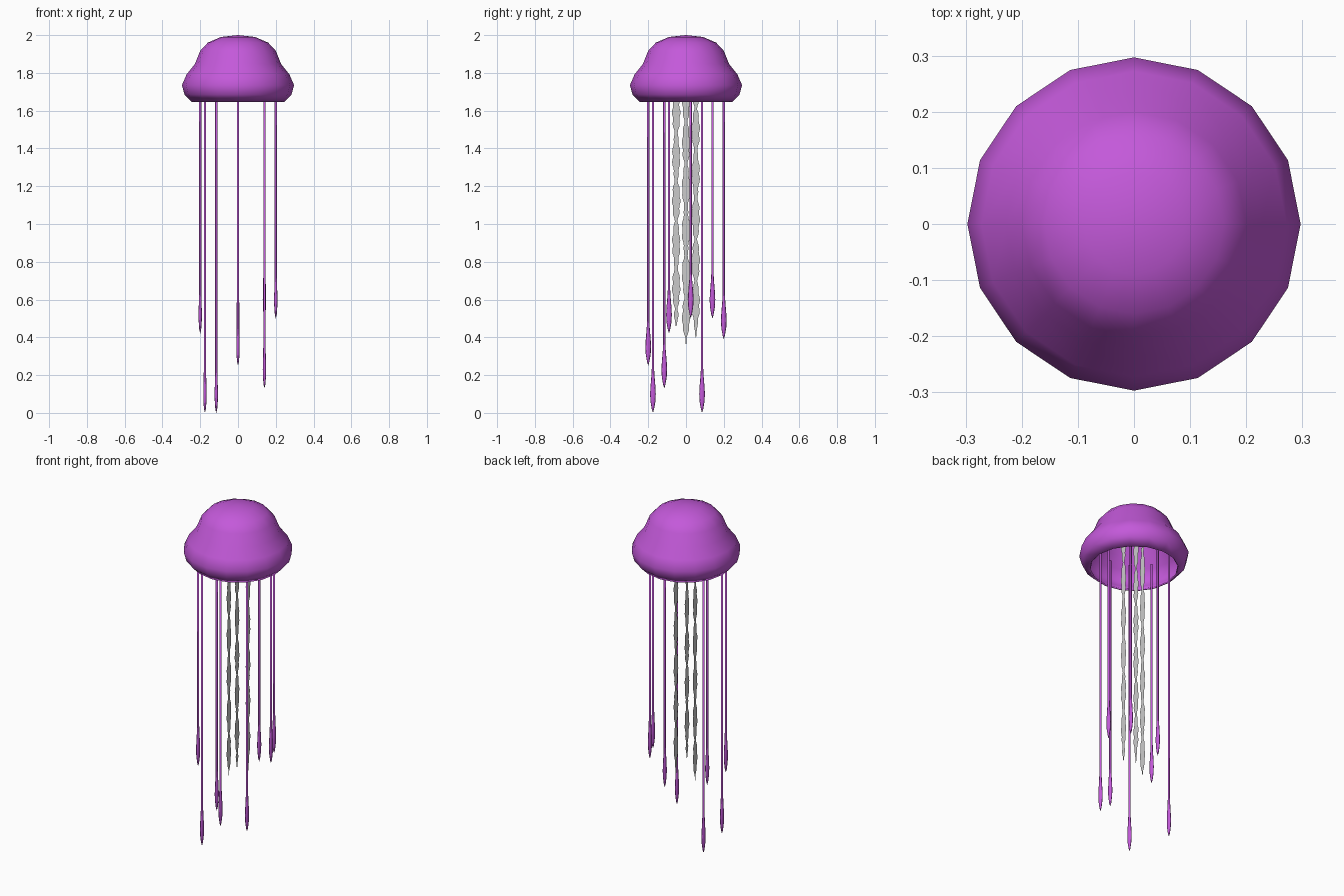
import bpy, math

if "Cube" in bpy.data.objects:
    bpy.data.objects.remove(bpy.data.objects["Cube"])

purple = bpy.data.materials.new("purple_skin")
purple.diffuse_color = (0.55, 0.10, 0.70, 1)
purple.use_nodes = True
purple.node_tree.nodes["Principled BSDF"].inputs["Base Color"].default_value = purple.diffuse_color


def make(name, verts, faces, mat=None, smooth=True):
    me = bpy.data.meshes.new(name)
    me.from_pydata(verts, [], faces)
    ob = bpy.data.objects.new(name, me)
    bpy.context.collection.objects.link(ob)
    if mat:
        me.materials.append(mat)
    for p in me.polygons:
        p.use_smooth = smooth
    return ob


def lathe(name, profile, n, mat, cx=0, cy=0, close_end=False):
    """Stack rings of (rx, ry, z) downward from a pole; optionally end in a pole."""
    verts = [(cx, cy, profile[0][2])]
    faces = []
    rings = profile[1:-1] if close_end else profile[1:]
    for rx, ry, z in rings:
        for i in range(n):
            a = 2 * math.pi * i / n
            verts.append((cx + rx * math.cos(a), cy + ry * math.sin(a), z))
    for i in range(n):
        faces.append((0, 1 + i, 1 + (i + 1) % n))
    for k in range(len(rings) - 1):
        b = 1 + k * n
        for i in range(n):
            j = (i + 1) % n
            faces.append((b + i, b + n + i, b + n + j, b + j))
    if close_end:
        tip = len(verts)
        verts.append((cx, cy, profile[-1][2]))
        b = tip - n
        for i in range(n):
            faces.append((b + i, tip, b + (i + 1) % n))
    return make(name, verts, faces, mat)


# bell: open 16-sided dome with a thin wall and a curled-in rim
bell_profile = [(0, 2.0), (0.09, 1.99), (0.16, 1.96), (0.2, 1.917), (0.228, 1.847),
                (0.272, 1.792), (0.297, 1.735), (0.283, 1.685), (0.243, 1.645)]
bell = lathe("bell", [(r, r, z) for r, z in bell_profile], 16, purple)
wall = bell.modifiers.new("wall", "SOLIDIFY")
wall.thickness = 0.01
wall.offset = -1

# outer tentacles: thin rods ending in flattened, pointed paddles
tentacles = [(0, -0.2, 0.25), (0.14, -0.115, 0.13), (0.2, 0.025, 0.5), (0.14, 0.14, 0.5),
             (0, 0.2, 0.39), (-0.175, 0.085, 0.0), (-0.2, -0.09, 0.42), (-0.115, -0.175, 0.0)]
paddle = [(0.006, 0.006, 0.24), (0.0065, 0.008, 0.2), (0.008, 0.013, 0.14),
          (0.009, 0.015, 0.1), (0.008, 0.013, 0.06), (0.005, 0.006, 0.02), (0, 0, 0)]
for i, (x, y, tip) in enumerate(tentacles):
    prof = [(0, 0, 1.785), (0.006, 0.006, 1.785)]
    prof += [(rx, ry, tip + h) for rx, ry, h in paddle]
    lathe(f"tentacle_{i + 1}", prof, 8, purple, x, y, True)

# inner arms: flat frilly ribbons facing sideways
TOP, STEPS = 1.8, 80
for i, (deg, tip) in enumerate([(60, 0.40), (180, 0.365), (300, 0.46)]):
    x, y = 0.06 * math.cos(math.radians(deg)), 0.06 * math.sin(math.radians(deg))
    verts, faces = [], []
    for k in range(STEPS + 1):
        z = TOP + (tip - TOP) * k / STEPS
        w = 0.008 + 0.012 * abs(math.sin(math.pi * (z + 0.07 * i) / 0.23))
        w += 0.002 * (1 if k % 4 < 2 else -1)
        w *= min(1, (STEPS - k) / 5 + 0.1)
        verts += [(x, y - w, z), (x, y + w, z)]
    for k in range(STEPS):
        faces.append((2 * k, 2 * k + 2, 2 * k + 3, 2 * k + 1))
    make(f"inner_arm_{i + 1}", verts, faces, smooth=False)
